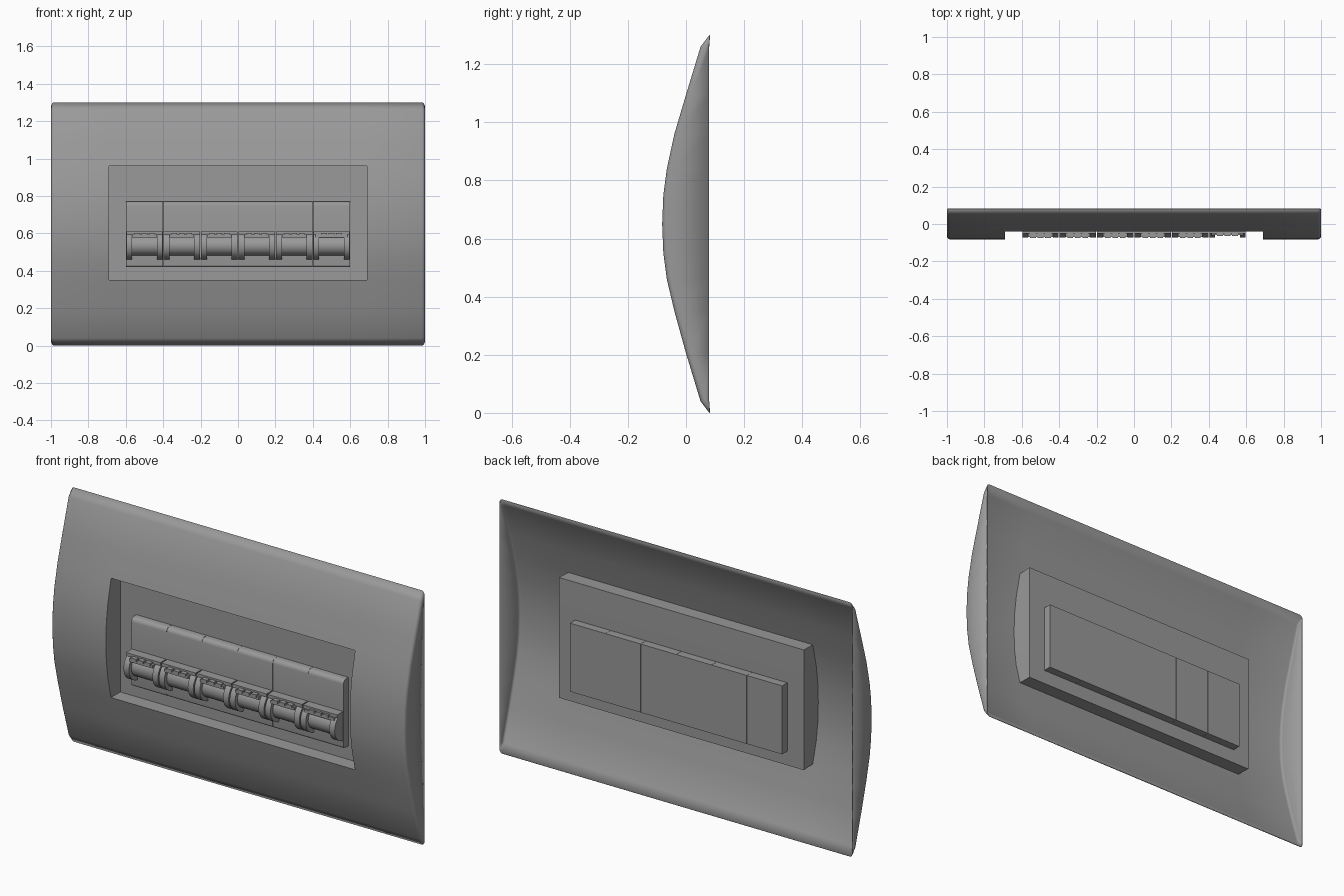
import bpy, bmesh, math
from mathutils import Matrix, Vector

cube = bpy.data.objects.get("Cube")
if cube:
    bpy.data.objects.remove(cube)

grey = bpy.data.materials.new("plain grey")
grey.use_nodes = True
COLOUR = (0.32, 0.32, 0.32, 1)
grey.diffuse_color = COLOUR
grey.node_tree.nodes["Principled BSDF"].inputs["Base Color"].default_value = COLOUR


def finish(bm, name, angle=30):
    mesh = bpy.data.meshes.new(name)
    bm.to_mesh(mesh)
    bm.free()
    mesh.materials.append(grey)
    obj = bpy.data.objects.new(name, mesh)
    bpy.context.collection.objects.link(obj)
    bpy.ops.object.select_all(action='DESELECT')
    obj.select_set(True)
    bpy.context.view_layer.objects.active = obj
    bpy.ops.object.shade_smooth_by_angle(angle=math.radians(angle))
    return obj


def add_box(bm, x0, x1, y0, y1, z0, z1):
    size = Matrix.Diagonal((x1 - x0, y1 - y0, z1 - z0, 1))
    place = Matrix.Translation(((x0 + x1) / 2, (y0 + y1) / 2, (z0 + z1) / 2))
    return bmesh.ops.create_cube(bm, size=1, matrix=place @ size)["verts"]


def add_barrel(bm, x0, x1, y, z, radius):
    place = Matrix.Translation(((x0 + x1) / 2, y, z)) @ Matrix.Rotation(math.pi / 2, 4, 'Y')
    bmesh.ops.create_cone(bm, cap_ends=True, segments=28, radius1=radius,
                          radius2=radius, depth=x1 - x0, matrix=place)


# Bowed cover: curved sheet with side walls and a recessed window tray
BACK, FLOOR, WINDOW = 0.08, 0.035, 0.69
profile = [(0.08, 0), (0.05, 0.04), (0, 0.205), (-0.04, 0.35), (-0.066, 0.46),
           (-0.078, 0.55), (-0.082, 0.65), (-0.078, 0.75), (-0.066, 0.84),
           (-0.04, 0.96), (0, 1.095), (0.05, 1.26), (0.08, 1.3)]
columns = [-1, -WINDOW, WINDOW, 1]
bm = bmesh.new()


def quad(*points):
    bm.faces.new([bm.verts.new(p) for p in points])


for (y0, z0), (y1, z1) in zip(profile, profile[1:]):
    in_window = z0 >= 0.35 and z1 <= 0.96
    for i, (xa, xb) in enumerate(zip(columns, columns[1:])):
        if in_window and i == 1:
            quad((xa, FLOOR, z0), (xb, FLOOR, z0), (xb, FLOOR, z1), (xa, FLOOR, z1))
        else:
            quad((xa, y0, z0), (xb, y0, z0), (xb, y1, z1), (xa, y1, z1))
    walls = [(-1, BACK), (1, BACK)]
    if in_window:
        walls += [(-WINDOW, FLOOR), (WINDOW, FLOOR)]
    for x, depth in walls:
        quad((x, y0, z0), (x, depth, z0), (x, depth, z1), (x, y1, z1))
for z in (0.35, 0.96):
    quad((-WINDOW, -0.04, z), (WINDOW, -0.04, z), (WINDOW, FLOOR, z), (-WINDOW, FLOOR, z))
bmesh.ops.remove_doubles(bm, verts=bm.verts, dist=0.0001)
bmesh.ops.dissolve_degenerate(bm, edges=bm.edges, dist=0.0001)
bmesh.ops.recalc_face_normals(bm, faces=bm.faces)
front = max(bm.faces, key=lambda f: -f.calc_center_median().y)
if front.normal.y > 0:
    bmesh.ops.reverse_faces(bm, faces=bm.faces)
rim = [e for e in bm.edges if len(e.link_faces) == 2
       and all(abs(v.co.x) > 0.99 for v in e.verts)
       and sum(abs(f.normal.x) > 0.9 for f in e.link_faces) == 1]
bmesh.ops.bevel(bm, geom=rim, offset=0.016, segments=3, profile=0.5, affect='EDGES')
cover = finish(bm, "cover_plate", 35)
shell = cover.modifiers.new("thin wall", 'SOLIDIFY')
shell.thickness = 0.004
shell.offset = -1

# Six switch modules side by side
for n in range(6):
    c = -0.5 + 0.2 * n
    bm = bmesh.new()
    add_box(bm, c - 0.0995, c + 0.0995, -0.005, BACK, 0.42, 0.77)
    for level, size in ((0.77, 0.022), (0.42, 0.012)):
        edges = [e for e in bm.edges
                 if all(v.co.y < 0 and abs(v.co.z - level) < 0.001 for v in e.verts)]
        bmesh.ops.bevel(bm, geom=edges, offset=size, segments=4, profile=0.5, affect='EDGES')
    finish(bm, f"module_body_{n + 1}")

    # Rocking toggle: barrel, end collars and a ribbed grip on top
    bm = bmesh.new()
    reach = -0.06 if n == 5 else -0.07
    grip = 0.085 if n == 5 else 0.066
    add_barrel(bm, c - 0.07, c + 0.07, 0, 0.535, 0.053)
    for side in (-1, 1):
        a, b = sorted((c + side * 0.066, c + side * 0.097))
        add_barrel(bm, a, b, 0.003, 0.535, 0.075)
    add_box(bm, c - 0.097, c + 0.097, -0.052, 0, 0.594, 0.61)
    add_box(bm, c - grip, c + grip, reach, -0.04, 0.578, 0.594)
    for k in (-1, 0, 1):
        x = c + k * 0.04
        add_box(bm, x - 0.015, x + 0.015, reach - 0.004, -0.045, 0.588, 0.602)
    finish(bm, f"toggle_{n + 1}")
